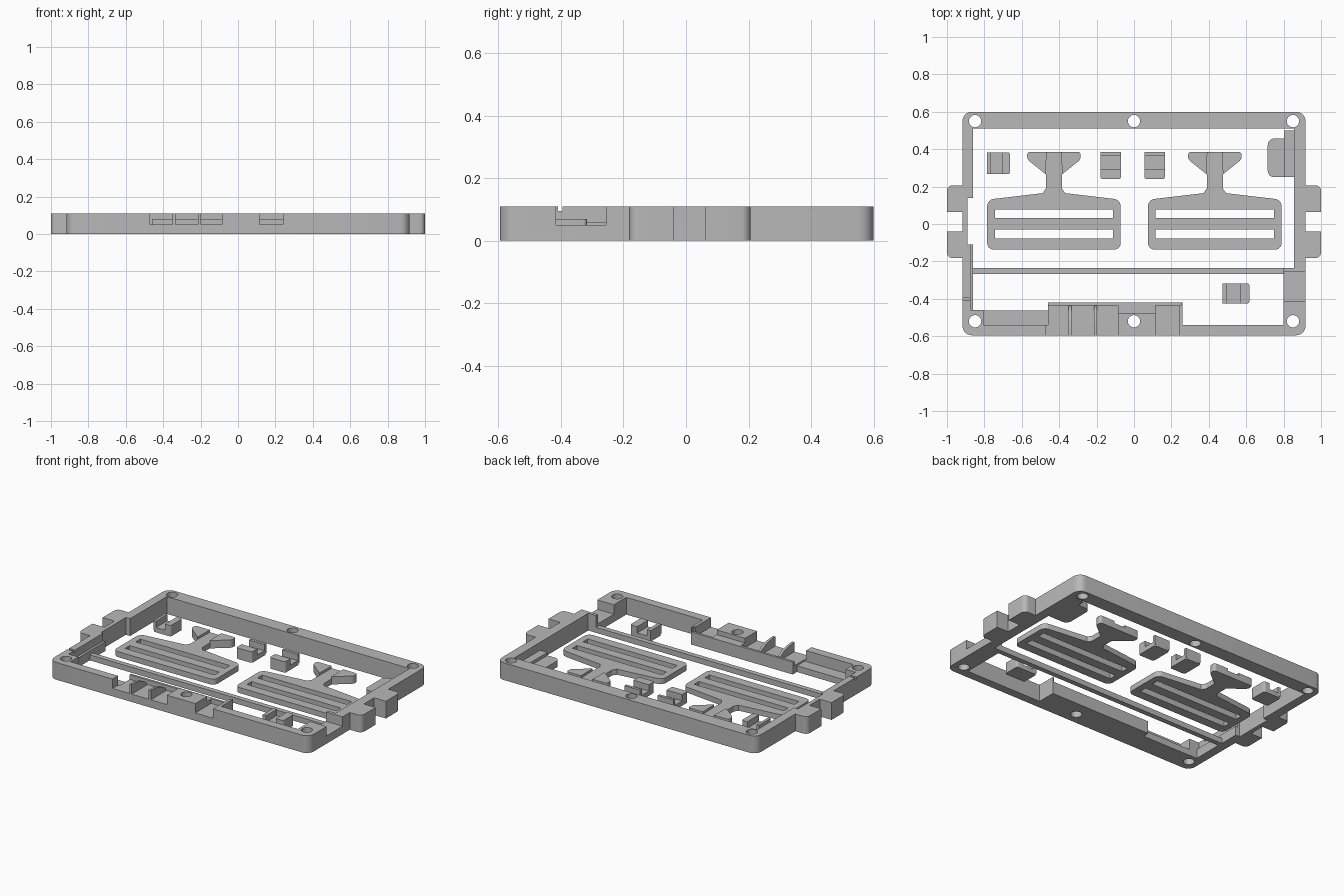
import bpy, bmesh, math

cube = bpy.data.objects.get("Cube")
if cube:
    bpy.data.objects.remove(cube, do_unlink=True)

grey = bpy.data.materials.new("plain grey")
grey.use_nodes = True
grey.diffuse_color = (0.48, 0.48, 0.48, 1)
grey.node_tree.nodes["Principled BSDF"].inputs["Base Color"].default_value = (0.48, 0.48, 0.48, 1)
H = 0.11        # full frame height
THIN = 0.035    # thickness of the flat parts


def prism(name, outline, z0, z1, r=0.0, keep=None):
    """Extrude an outline upward; round upright edges that satisfy keep."""
    bm = bmesh.new()
    face = bm.faces.new([bm.verts.new((x, y, z0)) for x, y in outline])
    ext = bmesh.ops.extrude_face_region(bm, geom=[face])
    for v in ext["geom"]:
        if isinstance(v, bmesh.types.BMVert):
            v.co.z = z1
    bmesh.ops.recalc_face_normals(bm, faces=bm.faces)
    if r:
        edges = [e for e in bm.edges
                 if abs(e.verts[0].co.z - e.verts[1].co.z) > 1e-5
                 and (keep is None or keep(e.verts[0].co))]
        bmesh.ops.bevel(bm, geom=edges, offset=r, segments=6, profile=0.5, affect='EDGES')
    mesh = bpy.data.meshes.new(name)
    bm.to_mesh(mesh)
    bm.free()
    mesh.materials.append(grey)
    ob = bpy.data.objects.new(name, mesh)
    bpy.context.collection.objects.link(ob)
    return ob


def box(name, x0, x1, y0, y1, z0, z1, r=0.0, keep=None):
    return prism(name, [(x0, y0), (x1, y0), (x1, y1), (x0, y1)], z0, z1, r, keep)


def circle(x, y, r, n=24):
    return [(x + r * math.cos(math.tau * i / n), y + r * math.sin(math.tau * i / n)) for i in range(n)]


def cut(ob, cutters):
    """Subtract each cutter, then discard it."""
    bpy.context.view_layer.objects.active = ob
    for c in cutters:
        c.hide_render = True
        m = ob.modifiers.new("cut", 'BOOLEAN')
        m.operation, m.solver, m.object = 'DIFFERENCE', 'EXACT', c
        bpy.ops.object.modifier_apply(modifier=m.name)
        bpy.data.objects.remove(c, do_unlink=True)


# Outer frame with its stepped opening
frame = box("frame", -0.917, 0.917, -0.595, 0.6, 0, H, 0.05)
opening = [(-0.86, 0.51), (-0.86, 0.14), (-0.89, 0.14), (-0.89, -0.11), (-0.875, -0.11),
           (-0.875, -0.46), (-0.805, -0.46), (-0.805, -0.54), (-0.46, -0.54), (-0.46, -0.42),
           (0.26, -0.42), (0.26, -0.54), (0.8, -0.54), (0.8, -0.235), (0.855, -0.235), (0.855, 0.51)]
cutters = [prism("opening_cutter", opening, -0.1, 0.3)]
# Screw holes
for x in (-0.85, 0, 0.85):
    for y in (-0.52, 0.55):
        cutters.append(prism("hole_cutter", circle(x, y, 0.033), -0.1, 0.3))
# Front connector recesses, rear lip, right side recess and left cable slot
cutters += [box("recess_cutter", -0.47, -0.085, -0.7, -0.435, 0.05, 0.3),
            box("recess_cutter", 0.115, 0.24, -0.7, -0.435, 0.05, 0.3),
            box("lip_cutter", -0.47, 0.25, -0.437, -0.3, 0.08, 0.3),
            box("step_cutter", -0.087, 0.117, -0.475, -0.43, 0.08, 0.3),
            box("side_cutter", 0.7, 1.1, -0.415, -0.255, 0.05, 0.3),
            box("slot_cutter", -1.1, -0.8, -0.41, -0.395, 0.095, 0.3)]
cut(frame, cutters)

# Curved fins between the front recesses
for i, x in enumerate((-0.35, -0.215)):
    arc = [(-0.595 + 0.155 * math.sin(a), 0.045 + 0.065 * math.cos(a))
           for a in (math.pi / 2 * k / 8 for k in range(9))]
    fin = prism(f"front_fin_{i + 1}", [(-0.595, 0.045)] + arc[:-1] + [(-0.437, 0.045)], x, x + 0.016)
    for v in fin.data.vertices:
        v.co = (v.co.z, v.co.x, v.co.y)

# Side tabs, rounded on their outer corners
for side, s in (("right", -1), ("left", 1)):
    for name, y0, y1 in (("rear", 0.063, 0.207), ("front", -0.182, -0.04)):
        xs = sorted((s * 0.9, s * 1.0))
        corner = (lambda co: co.y > 0.1) if name == "rear" else (lambda co: co.y < -0.1)
        box(f"{side}_{name}_tab", *xs, y0, y1, 0, H, 0.03,
            lambda co, c=corner: abs(co.x) > 0.95 and c(co))

# Divider, low ledges and rounded corner shelf
box("divider_bar", -0.88, 0.81, -0.267, -0.235, 0, THIN)
box("front_ledge", -0.81, -0.455, -0.545, -0.462, 0, 0.04)
box("side_lip", -0.88, -0.86, -0.462, -0.11, 0, 0.06)
box("corner_shelf", 0.715, 0.86, 0.25, 0.457, 0, 0.04, 0.035, lambda co: co.x < 0.75)
box("corner_step", 0.803, 0.86, 0.25, 0.5, 0, 0.06)


# Slotted paddles with a stem and a flared head
def paddle(name, cx):
    half = [(0.043, 0.385), (0.043, 0.19), (0.06, 0.165), (0.357, 0.13), (0.357, -0.137)]
    outline = [(cx + x, y) for x, y in half] + [(cx - x, y) for x, y in reversed(half)]
    body = prism(name, outline, 0, THIN, 0.035, lambda co: abs(co.x - cx) > 0.3)
    cut(body, [box("slot_cutter", cx - 0.316, cx + 0.316, y, y + 0.047, -0.1, 0.2)
               for y in (-0.077, 0.031)])
    for side, s in (("right", -1), ("left", 1)):
        wing = [(0.04, 0.385), (0.143, 0.385), (0.143, 0.345), (0.043, 0.265)]
        prism(f"{name}_{side}_wing", [(cx + s * x, y) for x, y in wing], 0, 0.05, 0.015,
              lambda co: abs(co.x - cx) > 0.1)


paddle("right_paddle", -0.428)
paddle("left_paddle", 0.432)


# U-shaped clips: a base and two upright prongs
def clip(name, x0, x1, y0, y1, axis, low, high):
    box(name + "_base", x0, x1, y0, y1, 0, 0.03, 0.012)
    if axis == 'X':
        box(name + "_prong_1", x0, x0 + low, y0, y1, 0.01, 0.07)
        box(name + "_prong_2", x1 - high, x1, y0, y1, 0.01, 0.07, 0.012, lambda co: co.x > x1 - 0.01)
    else:
        box(name + "_prong_1", x0, x1, y0, y0 + low, 0.01, 0.07, 0.012, lambda co: co.y < y0 + 0.01)
        box(name + "_prong_2", x0, x1, y1 - high, y1, 0.01, 0.07)


clip("middle_clip_1", -0.18, -0.07, 0.24, 0.385, 'Y', 0.055, 0.018)
clip("middle_clip_2", 0.055, 0.165, 0.24, 0.385, 'Y', 0.055, 0.018)
clip("right_clip", -0.785, -0.662, 0.267, 0.383, 'X', 0.018, 0.04)
clip("front_clip", 0.472, 0.617, -0.425, -0.317, 'X', 0.025, 0.05)

# Smooth the rounded corners, keep every hard edge
bpy.ops.object.select_all(action='DESELECT')
for ob in bpy.context.collection.objects:
    if ob.type == 'MESH':
        ob.select_set(True)
        bpy.context.view_layer.objects.active = ob
bpy.ops.object.shade_smooth_by_angle(angle=math.radians(30))
